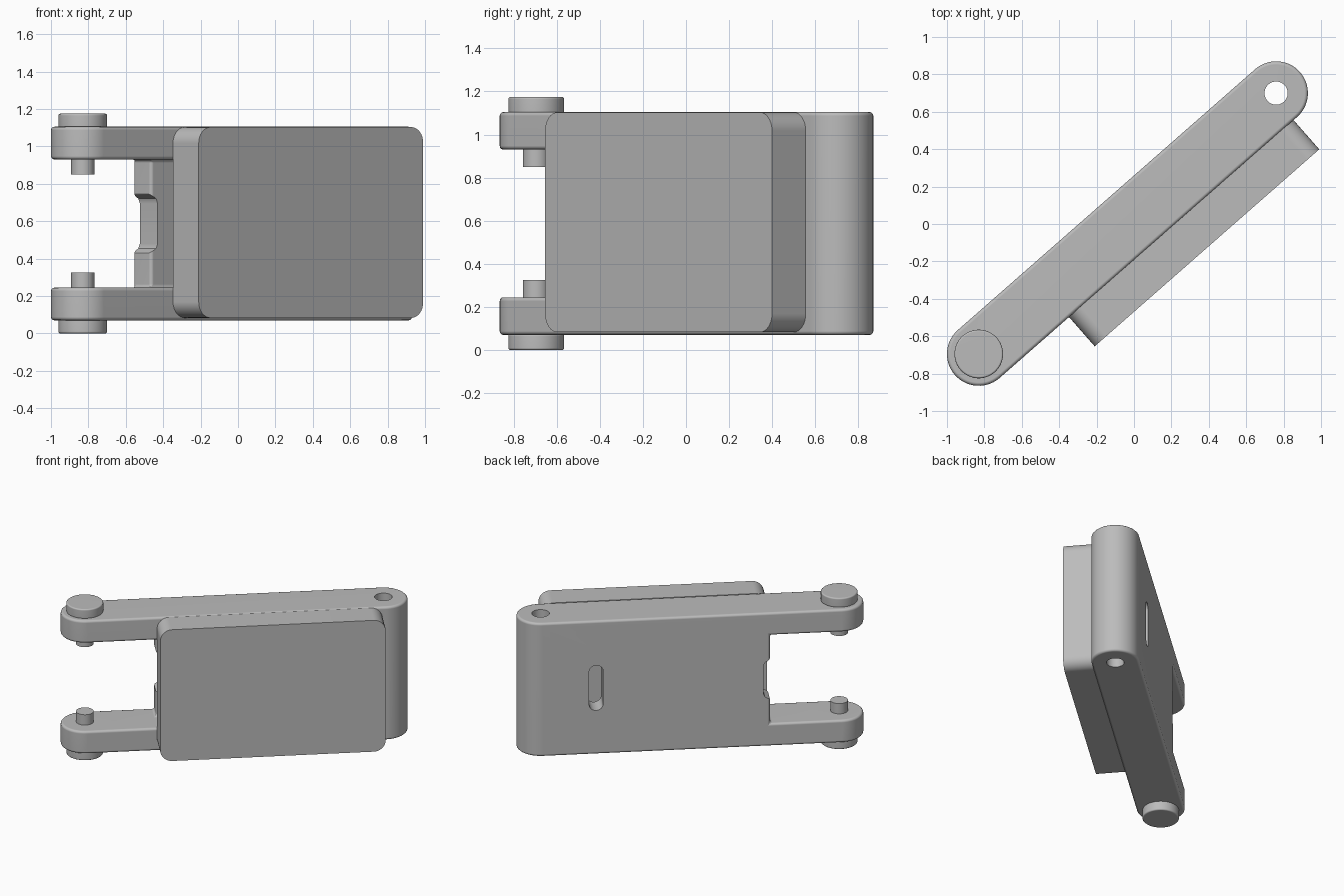
import bpy, bmesh
from math import pi, cos, sin, radians
from mathutils import Matrix

cube = bpy.data.objects.get("Cube")
if cube:
    bpy.data.objects.remove(cube)

# Link frame: u runs from the pin axis to the bore axis, v points to the back
FRAME = Matrix.Translation((-0.83, -0.695, 0)) @ Matrix.Rotation(radians(41.26), 4, 'Z')
LENGTH, RADIUS = 2.115, 0.17
BOTTOM, TOP = 0.07, 1.105
MIDDLE = (BOTTOM + TOP) / 2

grey = bpy.data.materials.new("light_grey")
grey.use_nodes = True
grey.diffuse_color = (0.5, 0.5, 0.5, 1)
grey.node_tree.nodes["Principled BSDF"].inputs["Base Color"].default_value = (0.5, 0.5, 0.5, 1)


def arc(cx, cy, r, start, end, steps):
    return [(cx + r * cos(start + (end - start) * i / steps),
             cy + r * sin(start + (end - start) * i / steps)) for i in range(steps + 1)]


def circle(cx, r):
    return arc(cx, 0, r, 0, 2 * pi, 48)[:-1]


def rounded(a0, a1, b0, b1, r):
    pts = []
    for k, (a, b) in enumerate([(a1 - r, b1 - r), (a0 + r, b1 - r), (a0 + r, b0 + r), (a1 - r, b0 + r)]):
        pts += arc(a, b, r, k * pi / 2, (k + 1) * pi / 2, 8)
    return pts


def rect(a0, a1, b0, b1):
    return [(a0, b0), (a1, b0), (a1, b1), (a0, b1)]


def prism(name, pts, lo, hi, along='z'):
    """Extrude an outline along z (outline in u, v) or along v (outline in u, z)."""
    bm = bmesh.new()
    rings = [[bm.verts.new((a, b, h) if along == 'z' else (a, h, b)) for a, b in pts] for h in (lo, hi)]
    for ring in rings:
        bm.faces.new(ring)
    for i in range(len(pts)):
        j = (i + 1) % len(pts)
        bm.faces.new((rings[0][i], rings[0][j], rings[1][j], rings[1][i]))
    bmesh.ops.recalc_face_normals(bm, faces=bm.faces)
    bm.transform(FRAME)
    mesh = bpy.data.meshes.new(name)
    bm.to_mesh(mesh)
    bm.free()
    mesh.materials.append(grey)
    ob = bpy.data.objects.new(name, mesh)
    bpy.context.collection.objects.link(ob)
    return ob


def cut(ob, cutter):
    cutter.hide_render = True
    mod = ob.modifiers.new("cut", 'BOOLEAN')
    mod.operation, mod.solver, mod.object = 'DIFFERENCE', 'EXACT', cutter
    cutters.append(cutter)


def bevel(ob, width):
    mod = ob.modifiers.new("round_edges", 'BEVEL')
    mod.width, mod.segments = width, 3
    mod.limit_method, mod.angle_limit = 'ANGLE', radians(50)
    mod.use_clamp_overlap = False


def finish(ob):
    bpy.ops.object.select_all(action='DESELECT')
    ob.select_set(True)
    bpy.context.view_layer.objects.active = ob
    bpy.ops.object.convert(target='MESH')
    bpy.ops.object.shade_smooth_by_angle(angle=radians(35))
    ob.modifiers.new("flat_shading", 'WEIGHTED_NORMAL').keep_sharp = True


cutters = []

# Link body: round-ended bar with a fork at the pin end and a pocket in front
outline = arc(LENGTH, 0, RADIUS, -pi / 2, pi / 2, 28) + arc(0, 0, RADIUS, pi / 2, 3 * pi / 2, 28)
body = prism("link_body", outline, BOTTOM, TOP)
cut(body, prism("fork_cutter", rect(-0.5, 0.508, -0.5, 0.5), 0.245, 0.93))
cut(body, prism("pocket_cutter", rect(0.3, 1.9, -0.5, 0.026), 0.245, 0.93))
bevel(body, 0.018)

# Notch in the wall edge, bore at the far end and slot through the back wall
notch = [(0.4, 0.42), (0.5, 0.42), (0.512, 0.435), (0.545, 0.455), (0.555, 0.48)]
notch += [(u, 2 * MIDDLE - z) for u, z in reversed(notch)]
cut(body, prism("notch_cutter", notch, -0.1, 0.3, 'v'))
cut(body, prism("bore_cutter", circle(LENGTH, 0.062), -0.2, 1.4))
cut(body, prism("slot_cutter", rounded(1.69, 1.79, 0.41, 0.76, 0.049), 0, 0.3, 'v'))
finish(body)

# Rounded block on the front
plate = prism("front_block", rounded(0.493, 2.09, 0.083, 1.103, 0.085), -0.378, -0.168, 'v')
finish(plate)

# Pins with heads, mirrored top and bottom
for side in ("lower", "upper"):
    for part, r, lo, hi in (("head", 0.13, 0, 0.075), ("shank", 0.062, 0.05, 0.325)):
        if side == "upper":
            lo, hi = 2 * MIDDLE - hi, 2 * MIDDLE - lo
        pin = prism(f"{side}_pin_{part}", circle(0, r), lo, hi)
        if part == "head":
            bevel(pin, 0.01)
        finish(pin)

for cutter in cutters:
    bpy.data.objects.remove(cutter)
